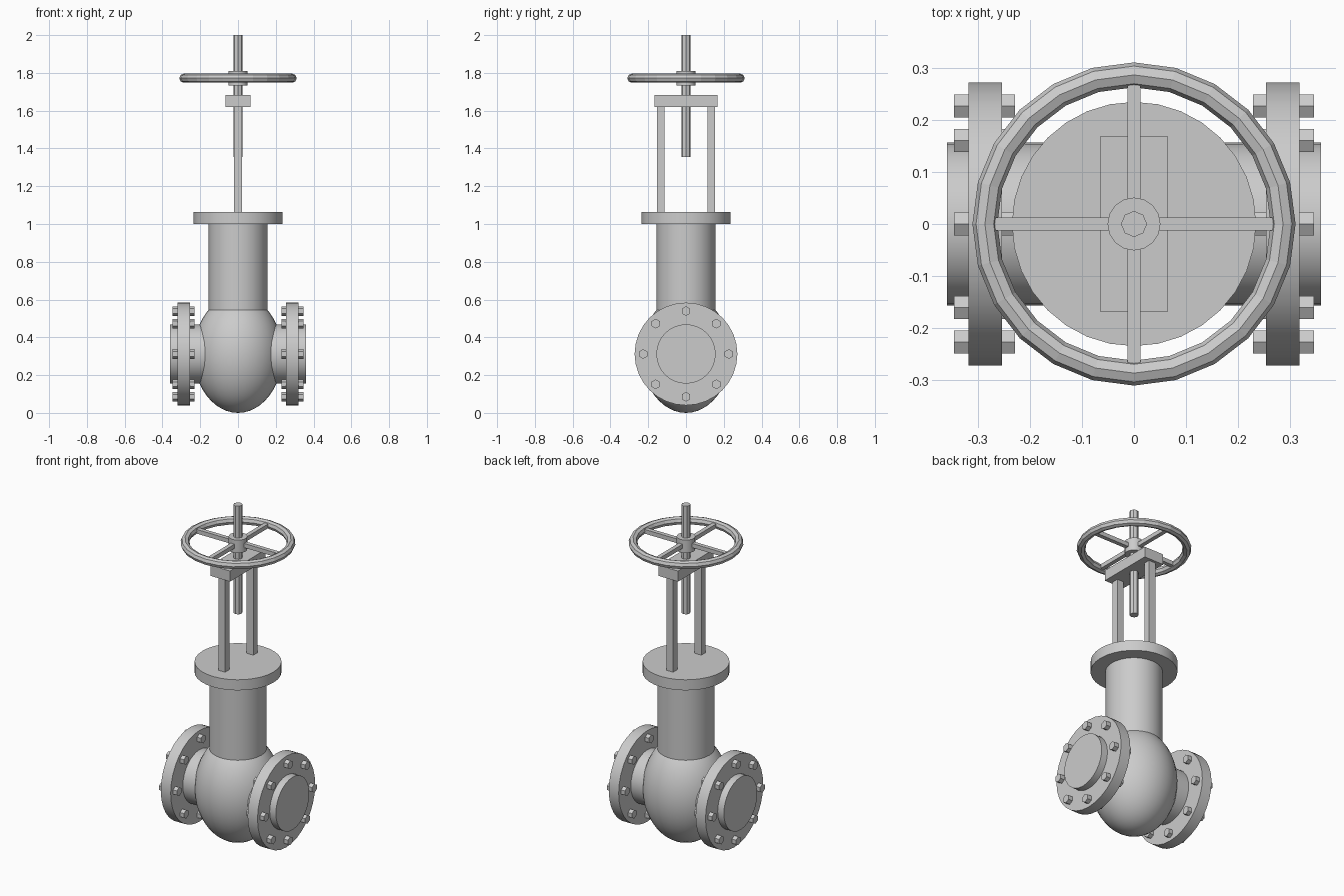
import bpy
from math import pi, cos, sin, radians

if "Cube" in bpy.data.objects:
    bpy.data.objects.remove(bpy.data.objects["Cube"])


def finish(name, smooth=False):
    ob = bpy.context.object
    ob.name = name
    bpy.ops.object.transform_apply(location=False, rotation=True, scale=True)
    if smooth:
        bpy.ops.object.shade_smooth_by_angle(angle=radians(32))
    return ob


def cyl_z(name, r, z0, z1, n=32, smooth=True):
    bpy.ops.mesh.primitive_cylinder_add(vertices=n, radius=r, depth=z1 - z0,
                                        location=(0, 0, (z0 + z1) / 2))
    return finish(name, smooth)


def cyl_x(name, r, x0, x1, y, z, n=32, smooth=True):
    # a bolt's hexagon points up, so its first corner is turned to z
    bpy.ops.mesh.primitive_cylinder_add(vertices=n, radius=r, depth=abs(x1 - x0),
                                        location=((x0 + x1) / 2, y, z),
                                        rotation=(0, pi / 2, 0))
    ob = finish(name)
    if n == 6:
        ob.rotation_euler = (pi / 2, 0, 0)
    return finish(name, smooth)


def box(name, size, loc):
    bpy.ops.mesh.primitive_cube_add(size=1, location=loc)
    bpy.context.object.scale = size
    return finish(name)


AXIS = 0.312   # height of the pipe axis

# Egg-shaped valve body
bpy.ops.mesh.primitive_uv_sphere_add(segments=32, ring_count=24, radius=1, location=(0, 0, AXIS))
bpy.context.object.scale = (0.235, 0.235, AXIS)
finish("valve_body", True)

# Through pipe, end flanges and bolts
cyl_x("pipe", 0.157, -0.36, 0.36, 0, AXIS)
for side, label in ((-1, "left"), (1, "right")):
    cyl_x(label + "_flange", 0.272, side * 0.254, side * 0.319, 0, AXIS)
    for i in range(8):
        a = i * pi / 4
        cyl_x(f"{label}_bolt_{i + 1}", 0.0255, side * 0.229, side * 0.346,
              0.227 * cos(a), AXIS + 0.227 * sin(a), 6, False)

# Neck and bonnet flange
cyl_z("neck", 0.155, 0.45, 1.01)
cyl_z("bonnet_flange", 0.235, 1.0, 1.063)

# Yoke
for side, label in ((-1, "front"), (1, "back")):
    box(label + "_yoke_post", (0.044, 0.04, 0.57), (0, side * 0.133, 1.345))
box("yoke_bridge", (0.13, 0.336, 0.063), (0, 0, 1.652))

# Stem and handwheel
cyl_z("stem", 0.025, 1.355, 2.0, 8, False)
cyl_z("wheel_hub", 0.051, 1.733, 1.81, 16)
WHEEL = 1.772
bpy.ops.mesh.primitive_torus_add(major_segments=24, minor_segments=8, major_radius=0.287,
                                 minor_radius=0.024, location=(0, 0, WHEEL))
finish("wheel_rim")
box("wheel_spokes_x", (0.54, 0.025, 0.025), (0, 0, WHEEL))
box("wheel_spokes_y", (0.025, 0.54, 0.025), (0, 0, WHEEL))
